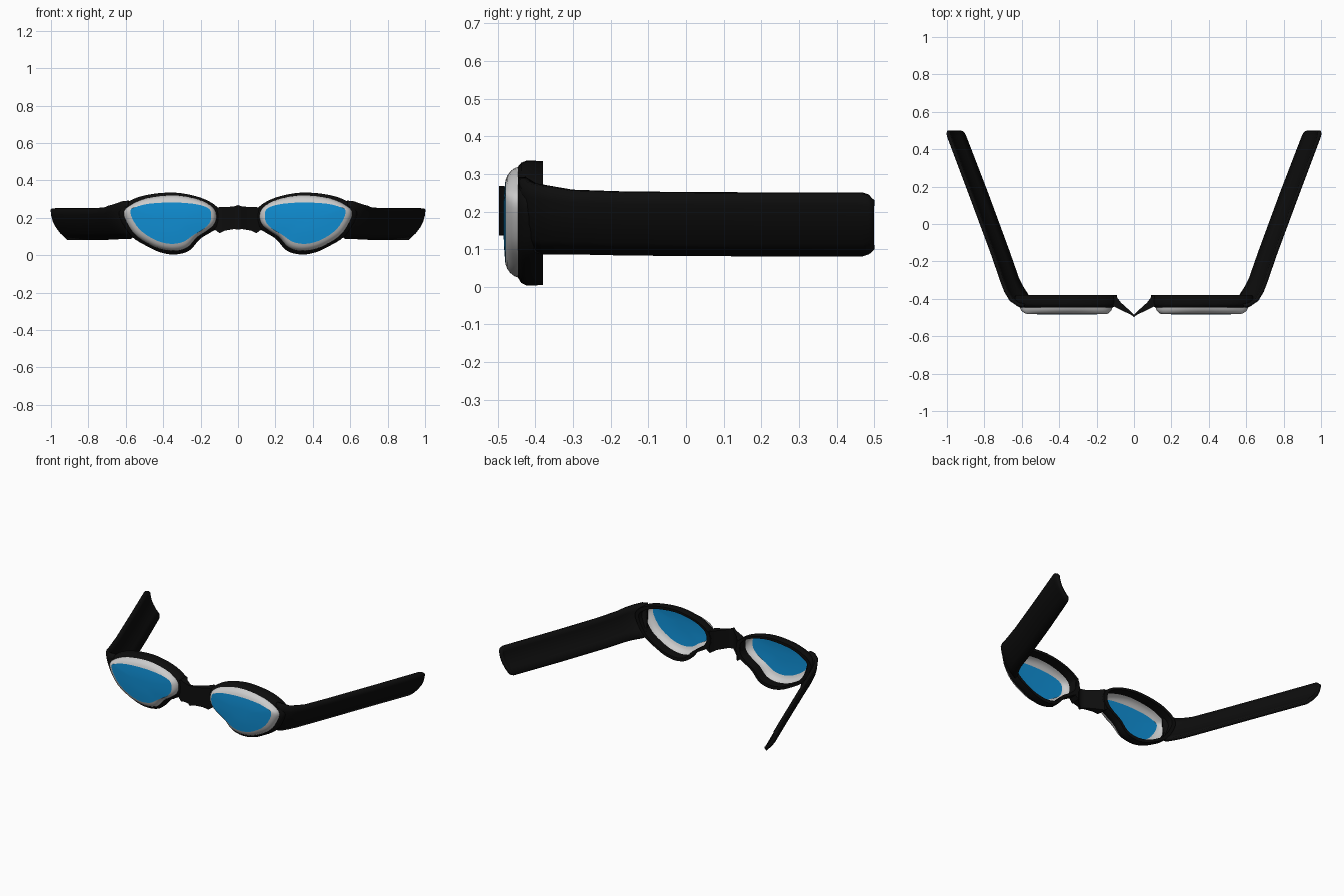
import bpy
from mathutils import Vector

if "Cube" in bpy.data.objects:
    bpy.data.objects.remove(bpy.data.objects["Cube"])


def material(name, rgb):
    m = bpy.data.materials.new(name)
    m.diffuse_color = (*rgb, 1)
    m.use_nodes = True
    m.node_tree.nodes["Principled BSDF"].inputs["Base Color"].default_value = m.diffuse_color
    return m


BLACK = material("black_rubber", (0.004, 0.004, 0.004))
BLUE = material("blue_lens", (0.005, 0.27, 0.65))


def make(name, verts, faces, mat=None, thickness=0, angle=40):
    """Mesh of one half, mirrored across x = 0."""
    me = bpy.data.meshes.new(name)
    me.from_pydata(verts, [], faces)
    ob = bpy.data.objects.new(name, me)
    bpy.context.collection.objects.link(ob)
    if mat:
        me.materials.append(mat)
    bpy.ops.object.select_all(action='DESELECT')
    ob.select_set(True)
    bpy.context.view_layer.objects.active = ob
    bpy.ops.object.mode_set(mode='EDIT')
    bpy.ops.mesh.select_all(action='SELECT')
    bpy.ops.mesh.normals_make_consistent(inside=False)
    bpy.ops.object.mode_set(mode='OBJECT')
    if thickness:
        s = ob.modifiers.new("thickness", 'SOLIDIFY')
        s.thickness = thickness
        s.offset = 0
    ob.modifiers.new("mirror", 'MIRROR')
    bpy.ops.object.shade_smooth_by_angle(angle=angle * 3.14159 / 180)
    return ob


def loft(rings, closed=True, wrap=False):
    """Quads between successive rings of equal length."""
    n, k = len(rings[0]), len(rings)
    verts = [v for r in rings for v in r]
    faces = []
    for i in range(k if wrap else k - 1):
        a, b = i * n, (i + 1) % k * n
        for j in range(n if closed else n - 1):
            q = (j + 1) % n
            faces.append((a + j, a + q, b + q, b + j))
    return verts, faces


def smooth_loop(pts, steps=4):
    """Closed Catmull-Rom curve through the points."""
    p = [Vector(q) for q in pts]
    n, out = len(p), []
    for i in range(n):
        a, b, c, d = p[i - 1], p[i], p[(i + 1) % n], p[(i + 2) % n]
        for s in range(steps):
            t = s / steps
            out.append(0.5 * (2 * b + (c - a) * t + (2 * a - 5 * b + 4 * c - d) * t * t
                              + (3 * b - a - 3 * c + d) * t ** 3))
    return out


def ring(a, b, t, y):
    return [(p.x + (q.x - p.x) * t, y, p.y + (q.y - p.y) * t) for p, q in zip(a, b)]


# Matching outlines (x, z): frame edge, grey rim edge, lens edge
frame = smooth_loop([(.09, .20), (.11, .257), (.20, .308), (.34, .335), (.49, .322), (.59, .285),
                     (.635, .235), (.62, .175), (.565, .097), (.48, .045), (.41, .014),
                     (.335, .004), (.26, .025), (.205, .085), (.15, .12), (.105, .15)])
rim = smooth_loop([(.115, .21), (.135, .257), (.21, .297), (.34, .320), (.49, .304), (.575, .268),
                   (.610, .232), (.597, .18), (.55, .11), (.475, .06), (.41, .033),
                   (.335, .024), (.27, .042), (.22, .095), (.165, .132), (.128, .165)])
lens = smooth_loop([(.143, .21), (.155, .248), (.22, .272), (.34, .282), (.47, .276), (.545, .258),
                    (.575, .24), (.562, .19), (.52, .132), (.455, .088), (.40, .067),
                    (.345, .061), (.29, .073), (.24, .107), (.185, .14), (.153, .172)])

# Frame: black gasket ring around each eye
profile = [(.25, -.38), (.08, -.38), (0, -.40), (0, -.425), (.35, -.438), (1, -.446), (1.05, -.435), (1.1, -.38)]
make("eye_frame", *loft([ring(frame, rim, t, y) for t, y in profile], wrap=True), BLACK)

# Grey rounded rim between frame and lens
profile = [(0, -.443), (.12, -.456), (.35, -.467), (.65, -.475), (1, -.480)]
make("lens_rim", *loft([ring(rim, lens, t, y) for t, y in profile]))

# Lens: slightly domed pane
mid = [Vector((.355, .185))] * len(lens)
v, f = loft([ring(lens, mid, t, y) for t, y in [(0, -.480), (.3, -.483), (.65, -.485)]])
n = len(lens)
f.append(tuple(range(2 * n, 3 * n)))
make("lens", v, f, BLUE)

# Nose bridge: x, front y, back y, top z, bottom z
stations = [(0, -.497, -.484, .268, .136), (.02, -.483, -.465, .261, .140), (.07, -.460, -.42, .257, .132),
            (.098, -.445, -.383, .258, .118), (.122, -.436, -.383, .25, .135)]
rings = [[(x, a, zt), (x, b, zt), (x, b, zb), (x, a, zb)] for x, a, b, zt, zb in stations]
v, f = loft(rings)
f.append((16, 17, 18, 19))
make("nose_bridge", v, f, BLACK)

# Side strap: top outer x, y, bottom inner x, y, top z, bottom z
stations = [(.585, -.437, .560, -.395, .292, .098), (.620, -.430, .567, -.388, .288, .094),
            (.657, -.405, .578, -.370, .274, .092), (.685, -.358, .600, -.335, .266, .093),
            (.705, -.305, .622, -.290, .257, .093), (.755, -.16, .671, -.15, .252, .090),
            (.870, .15, .785, .16, .250, .088), (.988, .465, .905, .472, .250, .088),
            (.993, .485, .912, .487, .244, .094), (.988, .498, .920, .498, .232, .106)]
section = [(0, 0), (.05, .2), (.15, .4), (.34, .6), (.62, .8), (1, 1)]
rings = [[(a + (c - a) * s, b + (d - b) * s, zt + (zb - zt) * h) for s, h in section]
         for a, b, c, d, zt, zb in stations]
make("side_strap", *loft(rings, closed=False), BLACK, thickness=.02)
